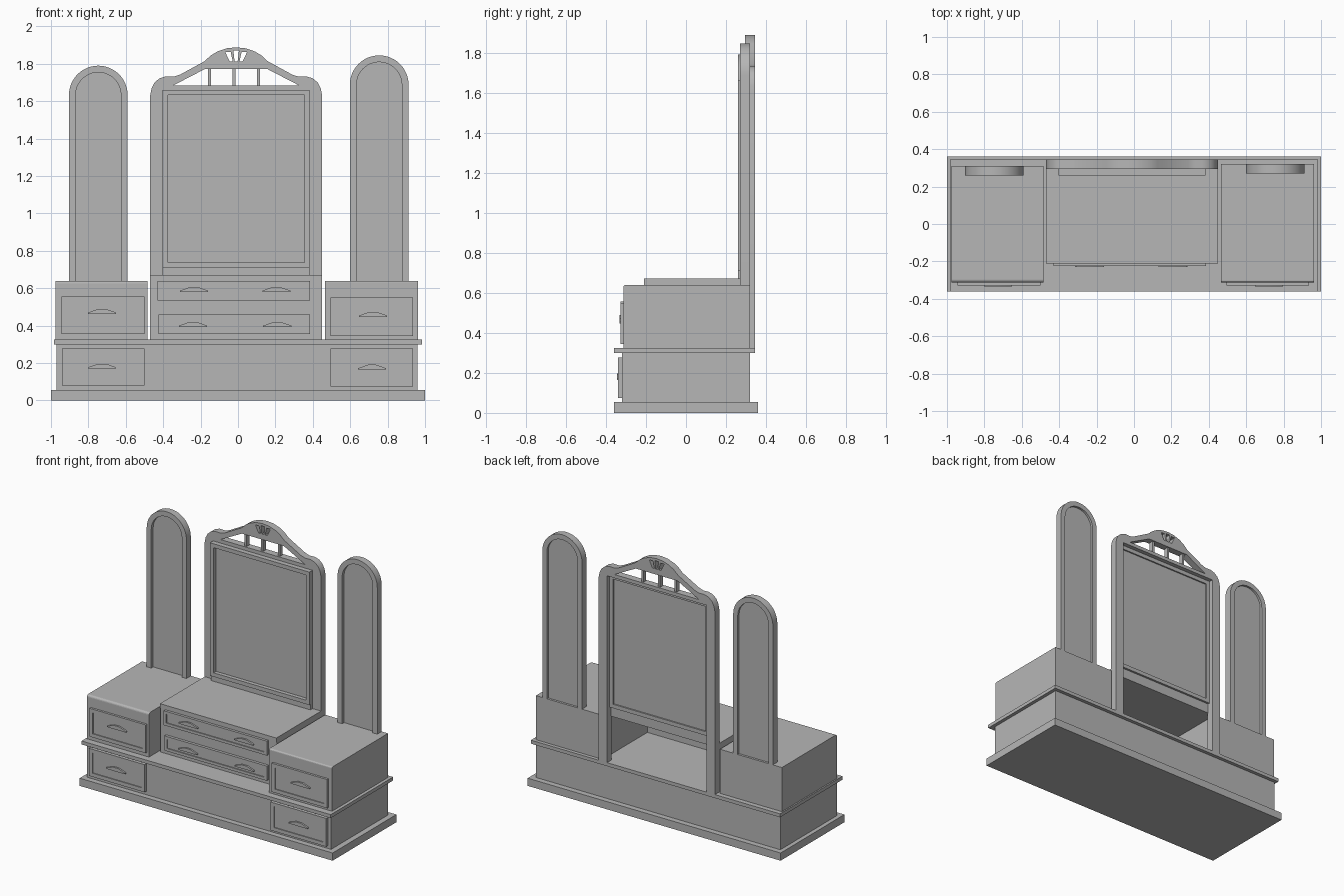
import bpy, bmesh, math
from mathutils import Matrix

cube = bpy.data.objects.get("Cube")
if cube:
    bpy.data.objects.remove(cube, do_unlink=True)

GREY = (0.47, 0.47, 0.47, 1)
mat = bpy.data.materials.new("plain_grey")
mat.use_nodes = True
mat.diffuse_color = GREY
mat.node_tree.nodes["Principled BSDF"].inputs["Base Color"].default_value = GREY


def add(name, mesh):
    mesh.materials.clear()
    mesh.materials.append(mat)
    ob = bpy.data.objects.new(name, mesh)
    bpy.context.collection.objects.link(ob)
    return ob


def box(name, x, y, z, round_front=0):
    """Box from (min, max) pairs; optionally rounds the top front edge."""
    bm = bmesh.new()
    bmesh.ops.create_cube(bm, size=1)
    for v in bm.verts:
        v.co = [r[0] if c < 0 else r[1] for c, r in zip(v.co, (x, y, z))]
    if round_front:
        edge = [e for e in bm.edges
                if all(v.co.y == min(w.co.y for w in bm.verts) and
                       v.co.z == max(w.co.z for w in bm.verts) for v in e.verts)]
        bmesh.ops.bevel(bm, geom=edge, offset=round_front, segments=4,
                        profile=0.5, affect='EDGES')
    mesh = bpy.data.meshes.new(name)
    bm.to_mesh(mesh)
    bm.free()
    return add(name, mesh)


def plate(name, loops, y):
    """Flat board in the XZ plane from an outline and its holes."""
    cu = bpy.data.curves.new(name, 'CURVE')
    cu.dimensions = '2D'
    cu.fill_mode = 'BOTH'
    cu.extrude = (y[1] - y[0]) / 2
    for loop in loops:
        sp = cu.splines.new('POLY')
        sp.points.add(len(loop) - 1)
        for p, (px, pz) in zip(sp.points, loop):
            p.co = (px, pz, 0, 1)
        sp.use_cyclic_u = True
    tmp = bpy.data.objects.new("outline", cu)
    bpy.context.collection.objects.link(tmp)
    dg = bpy.context.evaluated_depsgraph_get()
    mesh = bpy.data.meshes.new_from_object(tmp.evaluated_get(dg))
    bpy.data.objects.remove(tmp, do_unlink=True)
    mesh.transform(Matrix.Translation((0, sum(y) / 2, 0)) @ Matrix.Rotation(math.pi / 2, 4, 'X'))
    bm = bmesh.new()
    bm.from_mesh(mesh)
    bmesh.ops.remove_doubles(bm, verts=bm.verts, dist=1e-5)
    bmesh.ops.recalc_face_normals(bm, faces=bm.faces)
    bm.to_mesh(mesh)
    bm.free()
    ob = add(name, mesh)
    bpy.ops.object.select_all(action='DESELECT')
    ob.select_set(True)
    bpy.context.view_layer.objects.active = ob
    bpy.ops.object.shade_smooth_by_angle(angle=math.radians(25))
    return ob


def rect(x, z, inset=0):
    a, b, c, d = x[0] + inset, x[1] - inset, z[0] + inset, z[1] - inset
    return [(a, c), (b, c), (b, d), (a, d)]


def arc(cx, cz, r, n=24):
    return [(cx + r * math.cos(math.pi * i / n), cz + r * math.sin(math.pi * i / n))
            for i in range(n + 1)]


def handle(name, x, z, y):
    half = [(0.075, 0), (0.075, 0.007), (0.022, 0.026)]
    pts = half + [(-px, pz) for px, pz in reversed(half)]
    plate(name, [[(x + px, z + pz) for px, pz in pts]], (y - 0.012, y))


def drawer(name, x, z, front, back, handles, inset=0.026):
    box(name + "_panel", x, (front + 0.007, back), z)
    plate(name + "_rim", [rect(x, z), rect(x, z, inset)], (front, front + 0.008))
    for i, (hx, hz) in enumerate(handles):
        handle(f"{name}_handle_{i + 1}", hx, hz, front + 0.007)


# Plinth, lower carcass and ledge
box("plinth", (-1, 1), (-0.36, 0.36), (0, 0.055))
box("lower_carcass", (-0.97, 0.96), (-0.32, 0.32), (0.055, 0.30))
box("ledge", (-0.985, 0.985), (-0.36, 0.345), (0.30, 0.325))

# Side cabinets with their drawers
box("right_cabinet", (-0.975, -0.485), (-0.312, 0.31), (0.325, 0.64), 0.015)
box("left_cabinet", (0.465, 0.962), (-0.312, 0.32), (0.325, 0.64), 0.010)
drawer("right_upper_drawer", (-0.945, -0.50), (0.355, 0.557), -0.328, -0.31, [(-0.727, 0.463)])
drawer("left_upper_drawer", (0.495, 0.935), (0.345, 0.55), -0.328, -0.31, [(0.722, 0.447)])
drawer("right_lower_drawer", (-0.94, -0.50), (0.08, 0.277), -0.34, -0.32, [(-0.727, 0.17)])
drawer("left_lower_drawer", (0.495, 0.935), (0.075, 0.277), -0.34, -0.32, [(0.717, 0.165)])

# Hollow centre table
box("table_top", (-0.47, 0.45), (-0.21, 0.30), (0.64, 0.672))
box("table_front", (-0.47, 0.45), (-0.205, -0.185), (0.325, 0.64))
for name, x in (("right", -0.47), ("left", 0.435)):
    box(name + "_table_side", (x, x + 0.015), (-0.205, 0.30), (0.325, 0.64))
drawer("upper_centre_drawer", (-0.43, 0.385), (0.535, 0.638), -0.225, -0.205,
       [(-0.235, 0.58), (0.205, 0.58)], 0.02)
drawer("lower_centre_drawer", (-0.425, 0.385), (0.355, 0.46), -0.225, -0.205,
       [(-0.24, 0.393), (0.21, 0.393)], 0.02)

# Arched side mirrors
for name, cx, top, y in (("right", -0.747, 1.79, 0.26), ("left", 0.755, 1.845, 0.27)):
    r, w = 0.157, 0.036
    cz = top - r
    outer, inner = arc(cx, cz, r), arc(cx, cz, r - w)
    base = 0.64
    frame = [(cx + r, base)] + outer + [(cx - r, base), (cx - r + w, base)]
    frame += inner[::-1] + [(cx + r - w, base)]
    plate(name + "_mirror_frame", [frame], (y, y + 0.05))
    glass = [(cx + r - w, base)] + inner + [(cx - r + w, base)]
    plate(name + "_mirror_panel", [glass], (y + 0.022, y + 0.034))

# Centre frame with shoulders, crown and cut-outs
CX = -0.01
side = [(0.46, 0.325), (0.46, 1.63), (0.452, 1.67), (0.436, 1.70), (0.41, 1.722),
        (0.375, 1.733), (0.335, 1.731), (0.30, 1.742), (0.17, 1.813), (0.135, 1.845),
        (0.10, 1.866), (0.05, 1.883), (0, 1.888)]
opening = [(0.393, 1.66), (0.393, 0.325)]
outline = [(CX + x, z) for x, z in side]
outline += [(CX - x, z) for x, z in reversed(side[:-1])]
outline += [(CX - x, z) for x, z in reversed(opening)] + [(CX + x, z) for x, z in opening]
hole = [(CX + x, z) for x, z in ((-0.335, 1.685), (0.335, 1.685), (0.165, 1.773), (-0.165, 1.773))]
fan = []
for lean in (-1, 0, 1):
    low, high = CX + lean * 0.026, CX + lean * 0.044
    fan.append([(low - 0.008, 1.812), (low + 0.008, 1.812),
                (high + 0.015, 1.87 - abs(lean) * 0.006), (high - 0.015, 1.87 - abs(lean) * 0.006)])
plate("centre_frame", [outline, hole] + fan, (0.295, 0.345))
for i, x in enumerate((-0.153, -0.022, 0.11)):
    box(f"crown_post_{i + 1}", (x - 0.008, x + 0.008), (0.305, 0.335), (1.68, 1.778))

# Centre mirror
mx, mz = (-0.403, 0.383), (0.71, 1.66)
plate("centre_mirror_moulding", [rect(mx, mz), rect(mx, mz, 0.028)], (0.26, 0.315))
box("centre_mirror_panel", (-0.38, 0.36), (0.288, 0.305), (0.73, 1.64))
box("mirror_rail", mx, (0.27, 0.30), (0.64, 0.712))
